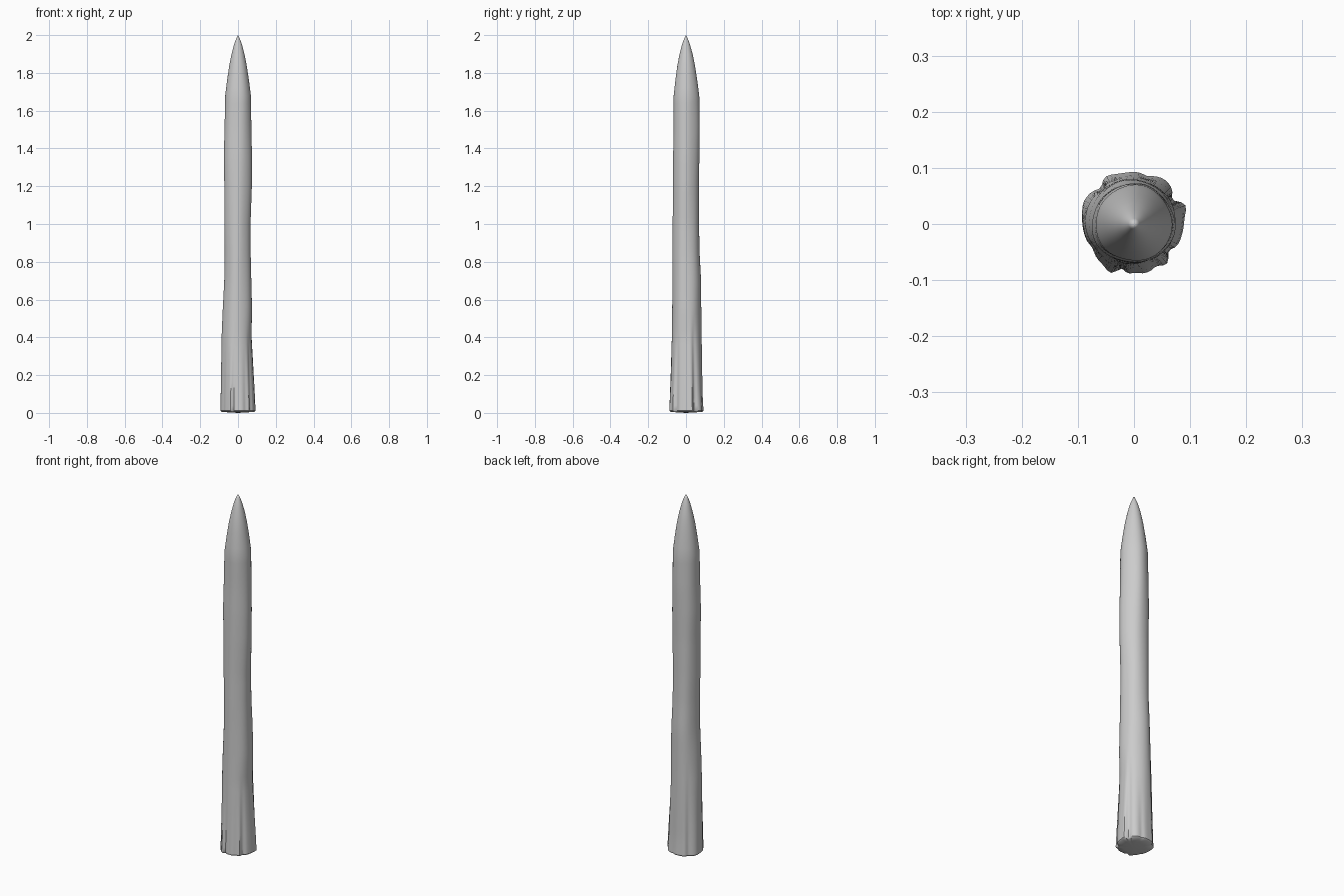
import bpy, bmesh, math

if "Cube" in bpy.data.objects:
    bpy.data.objects.remove(bpy.data.objects["Cube"])

SEGMENTS = 72

# Side radii by height: (z, +x, +y, -x, -y)
SIDES = [
    (0.012, .089, .093, .092, .089),
    (0.10, .086, .088, .091, .085),
    (0.22, .080, .086, .089, .080),
    (0.40, .071, .083, .087, .074),
    (0.55, .074, .081, .081, .072),
    (0.70, .070, .080, .073, .071),
    (0.85, .066, .072, .071, .071),
    (1.00, .065, .069, .073, .070),
    (1.20, .072, .068, .073, .070),
    (1.35, .073, .070, .076, .069),
    (1.50, .070, .072, .072, .066),
    (1.68, .068, .069, .068, .066),
    (1.76, .058, .059, .058, .057),
    (1.84, .046, .047, .046, .046),
    (1.90, .034, .035, .034, .034),
    (1.95, .021, .021, .021, .021),
    (1.98, .010, .010, .010, .010),
]
# Folds in the wood: (angle in degrees, width, depth, fade height)
GROOVES = [(32, 7, .012, .50), (-38, 8, .010, .45), (-62, 7, .005, .35),
           (-106, 6, .010, .40), (132, 7, .008, .55), (75, 6, .004, .30),
           (-150, 8, .004, .5), (-88, 5, .003, .4)]
# Raised ridges beside the folds
RIDGES = [(20, 9, .007, .55), (-115, 9, .007, .40), (122, 12, .007, .50),
          (55, 12, .005, .5), (-50, 8, .004, .4), (155, 12, .004, .5)]


def sides_at(z):
    for a, b in zip(SIDES, SIDES[1:]):
        if z <= b[0]:
            t = (z - a[0]) / (b[0] - a[0])
            return [p + (q - p) * t for p, q in zip(a[1:], b[1:])]
    return SIDES[-1][1:]


def bumps(items, deg, z):
    total = 0
    for angle, width, depth, fade in items:
        d = (deg - angle + 180) % 360 - 180
        total += depth * math.exp(-(d / width) ** 2) * max(0, 1 - z / fade)
    return total


def radius(angle, z):
    s = sides_at(z)
    q = (angle / (math.pi / 2)) % 4
    i = int(q)
    t = (1 - math.cos((q - i) * math.pi)) / 2
    r = s[i] + (s[(i + 1) % 4] - s[i]) * t
    deg = math.degrees(angle)
    r += bumps(RIDGES, deg, z) - bumps(GROOVES, deg, z)
    # gentle waviness along the shaft, none at the tip
    wave = math.sin(3 * angle + 2.1 * z) + .7 * math.sin(5 * angle - 3 * z)
    return r + .0012 * wave * min(1, max(0, (1.9 - z) / .3))


# Sharpened wooden stake
bm = bmesh.new()
levels = [.012, .04] + [.08 + i * .04 for i in range(40)] + \
         [1.68, 1.72, 1.76, 1.80, 1.84, 1.87, 1.90, 1.93, 1.95, 1.98]
levels = sorted(set(round(z, 3) for z in levels))
rings = []


def add_ring(z, scale=1, source=None):
    ring = []
    for k in range(SEGMENTS):
        a = 2 * math.pi * k / SEGMENTS
        r = radius(a, source or z) * scale
        ring.append(bm.verts.new((r * math.cos(a), r * math.sin(a), z)))
    rings.append(ring)


# Slightly domed underside, then the shaft
add_ring(.003, .6, .012)
add_ring(.006, .93, .012)
for z in levels:
    add_ring(z)
for low, high in zip(rings, rings[1:]):
    for k in range(SEGMENTS):
        n = (k + 1) % SEGMENTS
        bm.faces.new((low[k], low[n], high[n], high[k]))
base, tip = bm.verts.new((0, 0, 0)), bm.verts.new((0, 0, 2))
for k in range(SEGMENTS):
    n = (k + 1) % SEGMENTS
    bm.faces.new((rings[0][n], rings[0][k], base))
    bm.faces.new((rings[-1][k], rings[-1][n], tip))

mesh = bpy.data.meshes.new("wooden_stake")
bm.to_mesh(mesh)
bm.free()
stake = bpy.data.objects.new("wooden_stake", mesh)
bpy.context.collection.objects.link(stake)
bpy.context.view_layer.objects.active = stake
stake.select_set(True)
bpy.ops.object.shade_smooth_by_angle(angle=math.radians(40))
